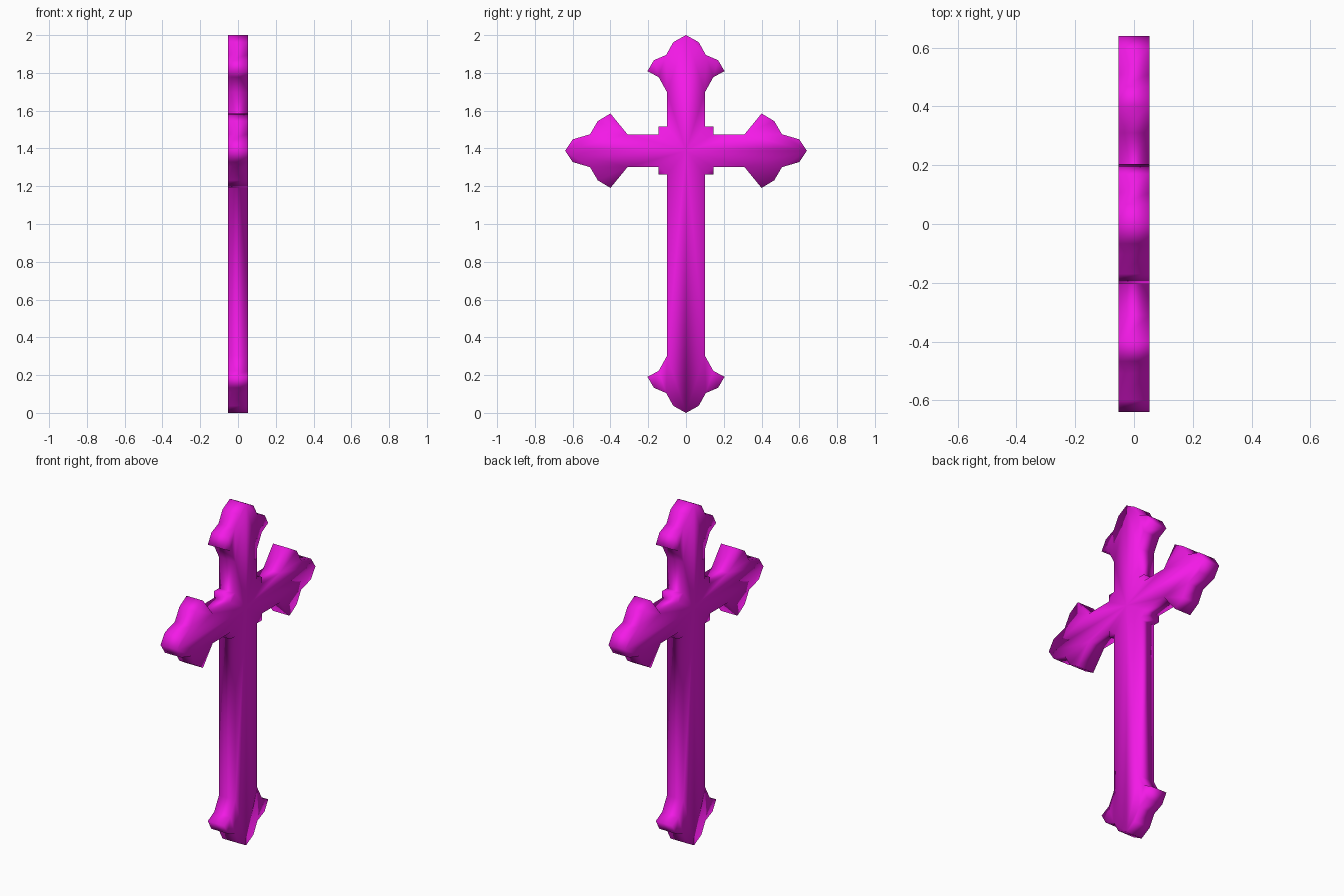
import bpy, bmesh
from mathutils import Vector

if "Cube" in bpy.data.objects:
    bpy.data.objects.remove(bpy.data.objects["Cube"])

HALF_T = 0.053      # half thickness of the slab
ARM_Z = 1.388       # height of the cross arm axis

# Lobes: (distance from tip, half width)
end_lobe = [(0, 0), (.037, .067), (.105, .105), (.133, .17), (.191, .204), (.222, .145), (.303, .10)]
side_lobe = [(.33, .087), (.24, .197), (.173, .157), (.132, .087), (.04, .06)]

# Right half of the outline, top to bottom (y, z)
half = [(w, 2 - d) for d, w in end_lobe]
half += [(.10, 1.515), (.145, 1.515), (.145, ARM_Z + .087)]
half += [(.64 - d, ARM_Z + w) for d, w in side_lobe]
half += [(.64, ARM_Z)]
half += [(.64 - d, ARM_Z - w) for d, w in reversed(side_lobe)]
half += [(.145, ARM_Z - .087), (.145, 1.261), (.10, 1.261)]
half += [(w, d) for d, w in reversed(end_lobe)]
outline = half + [(-y, z) for y, z in reversed(half[1:-1])]

# Extruded slab
bm = bmesh.new()
face = bm.faces.new([bm.verts.new((-HALF_T, y, z)) for y, z in outline])
ext = bmesh.ops.extrude_face_region(bm, geom=[face])
bmesh.ops.translate(bm, vec=(2 * HALF_T, 0, 0),
                    verts=[v for v in ext["geom"] if isinstance(v, bmesh.types.BMVert)])

# Centre lines along the shaft and the arm
for normal in ((0, 1, 0), (0, 0, 1)):
    bmesh.ops.bisect_plane(bm, geom=bm.verts[:] + bm.edges[:] + bm.faces[:], dist=1e-4,
                           plane_co=Vector((0, 0, ARM_Z)), plane_no=Vector(normal))
bmesh.ops.triangulate(bm, faces=[f for f in bm.faces if len(f.verts) > 4])
bmesh.ops.recalc_face_normals(bm, faces=bm.faces[:])
for f in bm.faces:
    f.smooth = True

mesh = bpy.data.meshes.new("cross")
bm.to_mesh(mesh)
bm.free()
cross = bpy.data.objects.new("cross", mesh)
bpy.context.collection.objects.link(cross)

# Magenta finish
mat = bpy.data.materials.new("magenta")
mat.diffuse_color = (0.9, 0.01, 0.8, 1)
mat.use_nodes = True
mat.node_tree.nodes["Principled BSDF"].inputs["Base Color"].default_value = mat.diffuse_color
mesh.materials.append(mat)
